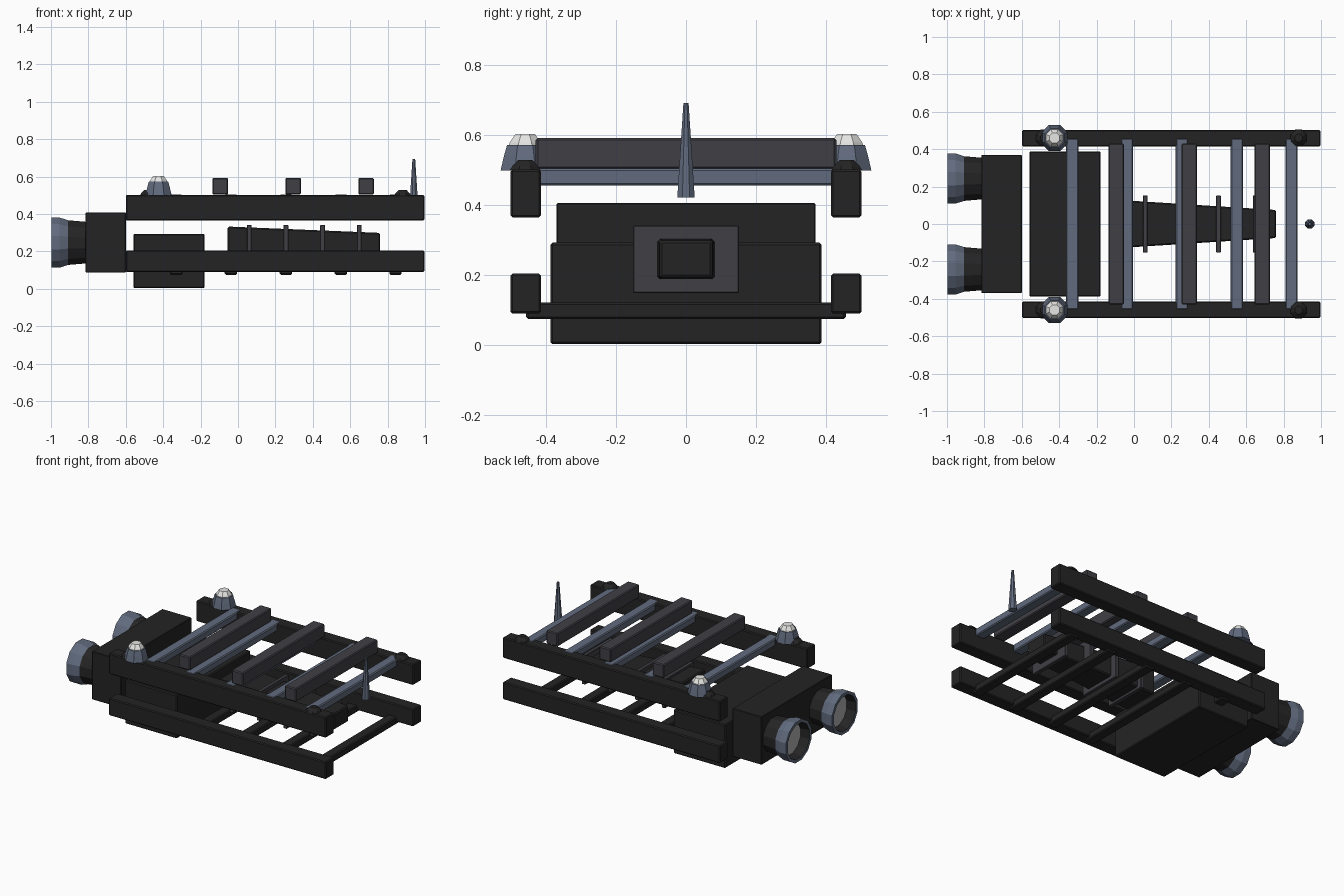
import bpy, bmesh, math
from mathutils import Matrix

if "Cube" in bpy.data.objects:
    bpy.data.objects.remove(bpy.data.objects["Cube"])


def mat(name, hexcol):
    def lin(c):
        c /= 255
        return c / 12.92 if c <= 0.04045 else ((c + 0.055) / 1.055) ** 2.4
    m = bpy.data.materials.new(name)
    m.diffuse_color = (*[lin((hexcol >> s) & 255) for s in (16, 8, 0)], 1)
    m.use_nodes = True
    m.node_tree.nodes["Principled BSDF"].inputs["Base Color"].default_value = m.diffuse_color
    return m


BLACK = mat("black", 0x242424)
CHARCOAL = mat("charcoal", 0x403F45)
SLATE = mat("slate blue", 0x616B7E)
LIGHT = mat("light grey", 0xE6E6E4)
GLOW = mat("mid grey", 0xB0B0B0)


def finish(name, bm, material):
    bmesh.ops.recalc_face_normals(bm, faces=bm.faces)
    me = bpy.data.meshes.new(name)
    bm.to_mesh(me)
    bm.free()
    me.materials.append(material)
    ob = bpy.data.objects.new(name, me)
    bpy.context.collection.objects.link(ob)
    return ob


def box(name, x, y, z, material, bevel=0.006, end=None):
    """Box from ranges; end=(y range, z range) tapers the +x face."""
    bm = bmesh.new()
    bmesh.ops.create_cube(bm, size=1)
    for v in bm.verts:
        yr, zr = end if end and v.co.x > 0 else (y, z)
        v.co = (x[v.co.x > 0], yr[v.co.y > 0], zr[v.co.z > 0])
    if bevel:
        bmesh.ops.bevel(bm, geom=bm.edges[:], offset=bevel, segments=1, affect='EDGES')
    return finish(name, bm, material)


def lathe(name, profile, loc, material, sides=8, along_x=False, caps=True):
    """Revolve (radius, height) points around z, or around x."""
    bm = bmesh.new()
    rings = []
    for r, h in profile:
        rings.append([bm.verts.new((r * math.cos(a), r * math.sin(a), h))
                      for a in (2 * math.pi * (i + 0.5) / sides for i in range(sides))])
    for a, b in zip(rings, rings[1:]):
        for i in range(sides):
            j = (i + 1) % sides
            bm.faces.new((a[i], a[j], b[j], b[i]))
    if caps:
        bm.faces.new(rings[0])
        bm.faces.new(rings[-1])
    if along_x:
        bm.transform(Matrix.Rotation(math.pi / 2, 4, 'Y'))
    bm.transform(Matrix.Translation(loc))
    return finish(name, bm, material)


# Main hull blocks
box("rear_engine_block", (-0.815, -0.60), (-0.37, 0.37), (0.088, 0.407), BLACK, 0.003)
box("lower_hull_box", (-0.56, -0.178), (-0.388, 0.388), (0.003, 0.293), BLACK)

# Long side rails
for side in (-1, 1):
    y = sorted((side * 0.415, side * 0.502))
    box("lower_rail", (-0.60, 0.997), y, (0.09, 0.205), BLACK)
    box("upper_rail", (-0.60, 0.997), y, (0.365, 0.502), BLACK)

# Ladder crossbars between the rails
for x in (-0.33, -0.038, 0.256, 0.55, 0.842):
    box("lower_crossbar", (x - 0.033, x + 0.033), (-0.457, 0.457), (0.075, 0.122), BLACK)
    box("upper_crossbar", (x - 0.033, x + 0.033), (-0.457, 0.457), (0.456, 0.505), SLATE)

# Raised deck beams
for x in (-0.095, 0.295, 0.685):
    box("deck_beam", (x - 0.042, x + 0.042), (-0.43, 0.43), (0.504, 0.593), CHARCOAL)

# Tapered central spine with ribs
box("central_spine", (-0.055, 0.76), (-0.127, 0.127), (0.16, 0.333), BLACK, 0.007,
    end=((-0.075, 0.075), (0.193, 0.299)))
for x in (0.06, 0.256, 0.452, 0.648):
    box("spine_rib", (x - 0.013, x + 0.013), (-0.152, 0.152), (0.149, 0.342), CHARCOAL, 0.003)

# Engines: black barrel, slate flared ring, recessed disc
for side in (-1, 1):
    c = (0, side * 0.243, 0.247)
    lathe("engine_barrel", [(0.114, -0.80), (0.124, -0.915)], c, BLACK, 12, True)
    lathe("engine_ring", [(0.124, -0.91), (0.139, -0.955), (0.139, -0.998), (0.118, -0.998)],
          c, SLATE, 12, True, False)
    lathe("engine_inner_wall", [(0.118, -0.998), (0.108, -0.935)], c, BLACK, 12, True, False)
    lathe("engine_disc", [(0.109, -0.93), (0.109, -0.937)], c, GLOW, 12, True)

# Corner lamps and small bollards on the upper rails
for side in (-1, 1):
    c = (-0.425, side * 0.46, 0)
    lathe("lamp_base", [(0.076, 0.50), (0.066, 0.54), (0.056, 0.573)], c, SLATE)
    lathe("lamp_dome", [(0.052, 0.565), (0.048, 0.58), (0.030, 0.604)], c, LIGHT)
    for x in (-0.48, 0.88):
        lathe("bollard", [(0.048, 0.50), (0.04, 0.512), (0.022, 0.529)],
              (x, side * 0.46, 0), BLACK)

# Nose antenna
lathe("antenna", [(0.027, 0.422), (0.008, 0.693)], (0.94, 0, 0), SLATE)
